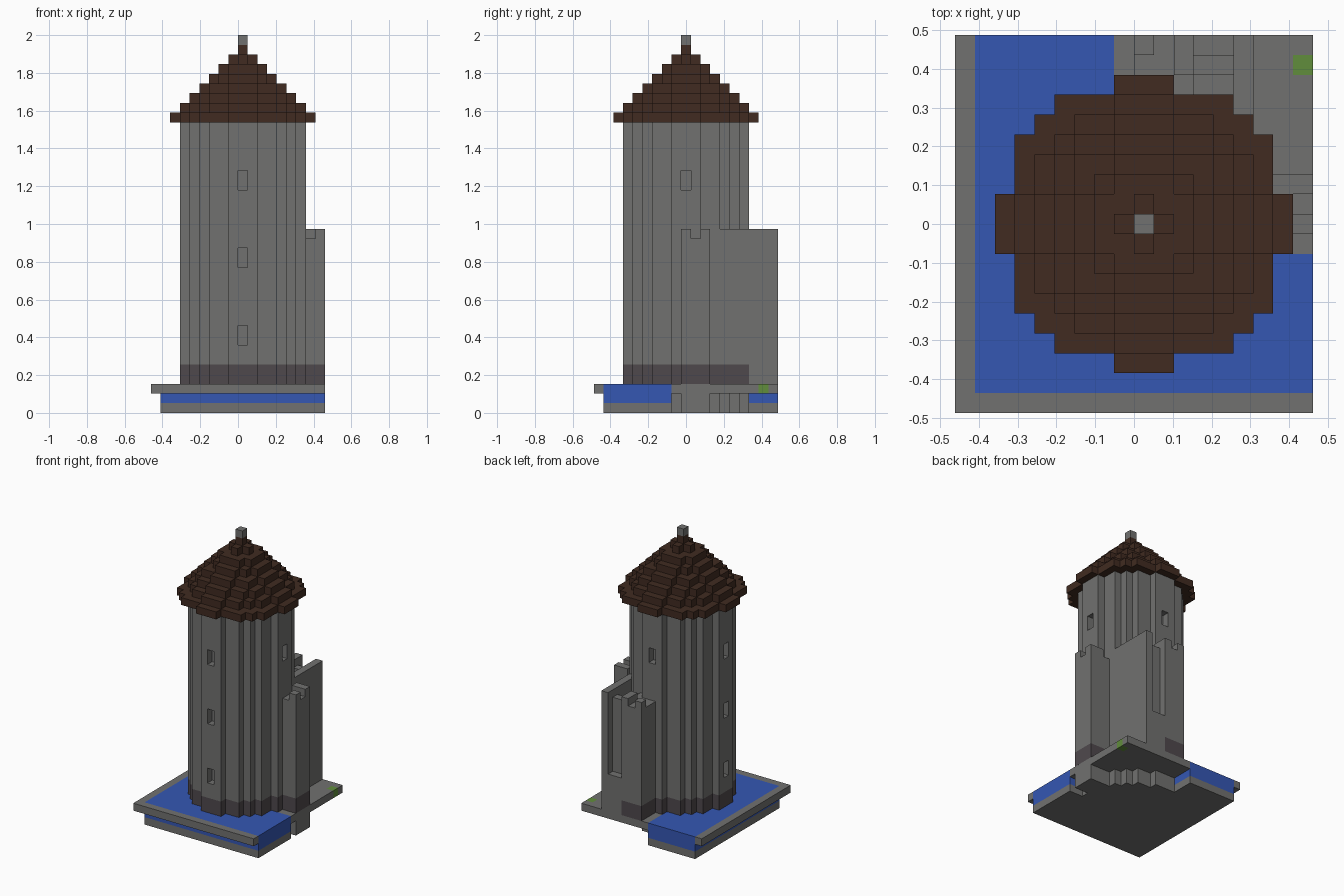
import bpy
import bmesh

S = 2 / 39           # size of one block
CX, CY = 9, 9        # block column on the tower axis
SIDES = ((1, 0), (0, 1), (-1, 0), (0, -1))

if "Cube" in bpy.data.objects:
    bpy.data.objects.remove(bpy.data.objects["Cube"])


def material(name, rgb):
    mat = bpy.data.materials.new(name)
    mat.use_nodes = True
    mat.diffuse_color = (*rgb, 1)
    bsdf = mat.node_tree.nodes["Principled BSDF"]
    bsdf.inputs["Base Color"].default_value = (*rgb, 1)
    bsdf.inputs["Roughness"].default_value = 0.9
    return mat


stone = material("grey stone", (0.165, 0.165, 0.16))
dark_stone = material("dark stone", (0.078, 0.066, 0.073))
tiles = material("brown tiles", (0.052, 0.024, 0.015))
water = material("blue water", (0.035, 0.095, 0.45))
grass = material("green grass", (0.12, 0.27, 0.045))


def rect(i0, i1, j0, j1):
    """Block columns in an inclusive rectangle."""
    return {(i, j) for i in range(i0, i1 + 1) for j in range(j0, j1 + 1)}


def disc(r):
    """Block columns in a stepped circle around the tower axis."""
    return {(i, j) for i, j in rect(CX - r, CX + r, CY - r, CY + r)
            if (i - CX) ** 2 + (j - CY) ** 2 <= (r + 0.25) ** 2}


def part(name, mat, *slabs):
    """Stack of slabs, each a footprint of columns between two heights."""
    bm = bmesh.new()

    def quad(corners):
        bm.faces.new([bm.verts.new(((x - 9) * S, (y - 9.5) * S, z * S))
                      for x, y, z in corners])

    for cells, z0, z1 in slabs:
        for i, j in cells:
            ring = [(i, j), (i + 1, j), (i + 1, j + 1), (i, j + 1)]
            quad([(x, y, z1) for x, y in ring])
            quad([(x, y, z0) for x, y in reversed(ring)])
            for di, dj in SIDES:
                if (i + di, j + dj) in cells:
                    continue
                # outer edge of the column on this side
                mx, my = i + 0.5 + di / 2, j + 0.5 + dj / 2
                ax, ay = mx + dj / 2, my - di / 2
                bx, by = mx - dj / 2, my + di / 2
                quad([(ax, ay, z0), (bx, by, z0), (bx, by, z1), (ax, ay, z1)])
    bmesh.ops.remove_doubles(bm, verts=bm.verts, dist=S / 100)
    bmesh.ops.dissolve_limit(bm, angle_limit=0.01, verts=bm.verts, edges=bm.edges)
    mesh = bpy.data.meshes.new(name)
    bm.to_mesh(mesh)
    bm.free()
    mesh.materials.append(mat)
    obj = bpy.data.objects.new(name, mesh)
    bpy.context.collection.objects.link(obj)
    return obj


# Footprints
tower = disc(6)
land = rect(8, 17, 8, 18)
pool = rect(1, 17, 1, 18) - land
side_buttress = rect(15, 17, 9, 11)
back_buttress = rect(9, 11, 15, 18)
thin_wall = rect(14, 14, 13, 18)
slot_back = rect(12, 13, 13, 17)
tuft = {(17, 17)}

# Base, moat and bank
footing = tower | side_buttress
part("base_floor", stone, (pool | footing, 0, 1))
part("foundation", stone, (footing - pool, 1, 2))
part("moat_water", water, (pool - tower, 1, 3))
part("moat_rim", stone, (rect(0, 17, 0, 0) | rect(0, 0, 1, 18), 2, 3))
part("bank", stone, (land - tuft, 2, 3))
part("grass_tuft", grass, (tuft, 2, 3))

# Dark lowest course of the tower and its annexes
part("tower_base_course", dark_stone,
     (tower | side_buttress | back_buttress | rect(14, 14, 13, 15), 3, 5))

# Tower shaft, with recessed windows left out of the outer columns
front, back = (CX, CY - 6), (CX, CY + 6)
right, left = (CX - 6, CY), (CX + 6, CY)
shaft, level = [], 5
for sill, openings in ((7, {front, right}),
                       (15, {front, right}),
                       (23, {front, right, back, left})):
    shaft += [(tower, level, sill), (tower - openings, sill, sill + 2)]
    level = sill + 2
shaft.append((tower, level, 30))
part("tower_shaft", stone, *shaft)

# Annexes on the left and back of the tower
part("side_buttress", stone, (side_buttress - tower, 5, 18))
part("back_buttress", stone, (back_buttress - tower, 5, 18))
part("corner_wall", stone,
     (rect(14, 14, 16, 18), 3, 5), (thin_wall - tower, 5, 19))
part("slot_wall", stone,
     (rect(12, 13, 18, 18), 3, 8),
     (rect(12, 13, 17, 17), 3, 18),
     (slot_back - rect(12, 13, 17, 17) - tower, 3, 17))
part("battlements", stone,
     ({(17, 9), (9, 18)} | rect(16, 17, 11, 11) | rect(11, 11, 17, 18), 18, 19))

# Stepped conical roof and finial
part("roof", tiles, *[(disc(r), 37 - r, 38 - r) for r in range(7, -1, -1)])
part("roof_finial", stone, ({(CX, CY)}, 38, 39))
